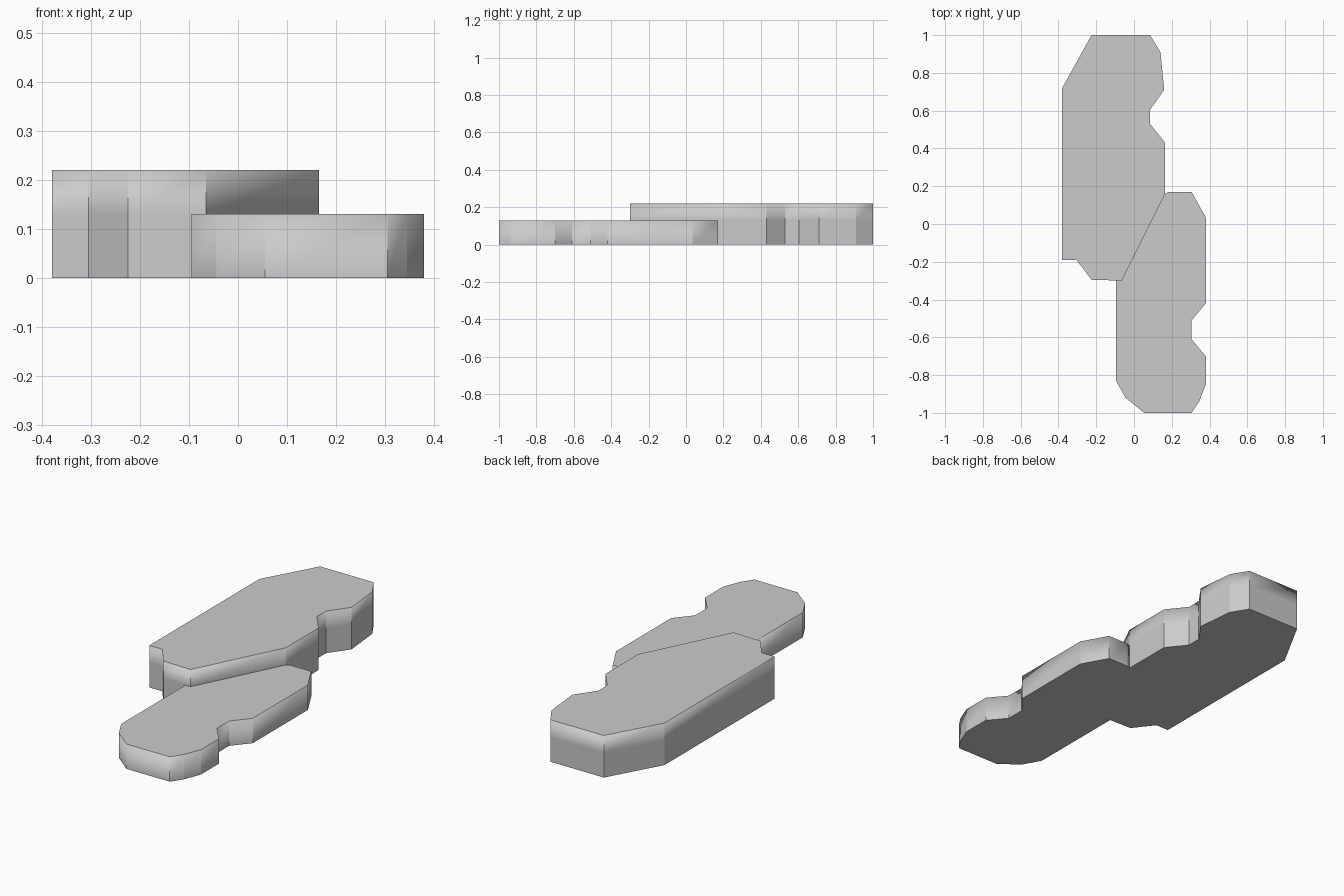
import bpy, bmesh

if "Cube" in bpy.data.objects:
    bpy.data.objects.remove(bpy.data.objects["Cube"])

# Shared line where the low slab meets the raised slab
SEAM_A, SEAM_B = (-0.065, -0.30), (0.165, 0.16)
LOW, HIGH = 0.13, 0.22


def slab(name, outline, levels, open_wall, rim=0.016):
    """Stack outline rings, cap them, and shade the top rim softly."""
    bm = bmesh.new()
    rings = [[bm.verts.new((x, y, z)) for x, y in outline] for z in levels]
    n = len(outline)
    for low, high in zip(rings, rings[1:]):
        for i in range(n):
            j = (i + 1) % n
            # no hidden wall between the two slabs
            if low is rings[0] and {outline[i], outline[j]} == open_wall:
                continue
            bm.faces.new((low[i], low[j], high[j], high[i]))
    bm.faces.new(list(reversed(rings[0])))
    top = bm.faces.new(rings[-1])
    # every edge below the top ring stays crisp
    for e in bm.edges:
        e.smooth = all(v.co.z > levels[-1] - 1e-4 for v in e.verts)
    bmesh.ops.inset_region(bm, faces=[top], thickness=rim, depth=0,
                           use_even_offset=True, use_boundary=True)
    for f in bm.faces:
        f.smooth = True
    mesh = bpy.data.meshes.new(name)
    bm.to_mesh(mesh)
    bm.free()
    obj = bpy.data.objects.new(name, mesh)
    bpy.context.collection.objects.link(obj)
    return obj


# Raised slab with a notch on its right side, counter-clockwise
raised = [
    SEAM_A, SEAM_B, (0.165, 0.43), (0.085, 0.53), (0.085, 0.605),
    (0.16, 0.71), (0.14, 0.91), (0.085, 1.0), (-0.225, 1.0),
    (-0.38, 0.72), (-0.38, -0.19), (-0.305, -0.19), (-0.225, -0.295),
]
slab("raised_slab", raised, (0, LOW, HIGH), {SEAM_A, SEAM_B})

# Low slab continuing from the diagonal seam
low = [
    SEAM_B, SEAM_A, (-0.095, -0.30), (-0.095, -0.83), (-0.045, -0.92),
    (0.055, -1.0), (0.305, -1.0), (0.345, -0.94), (0.38, -0.85),
    (0.38, -0.70), (0.305, -0.61), (0.305, -0.51), (0.38, -0.42),
    (0.38, 0.035), (0.305, 0.17), (0.185, 0.17),
]
slab("low_slab", low, (0, LOW), {SEAM_A, SEAM_B})
